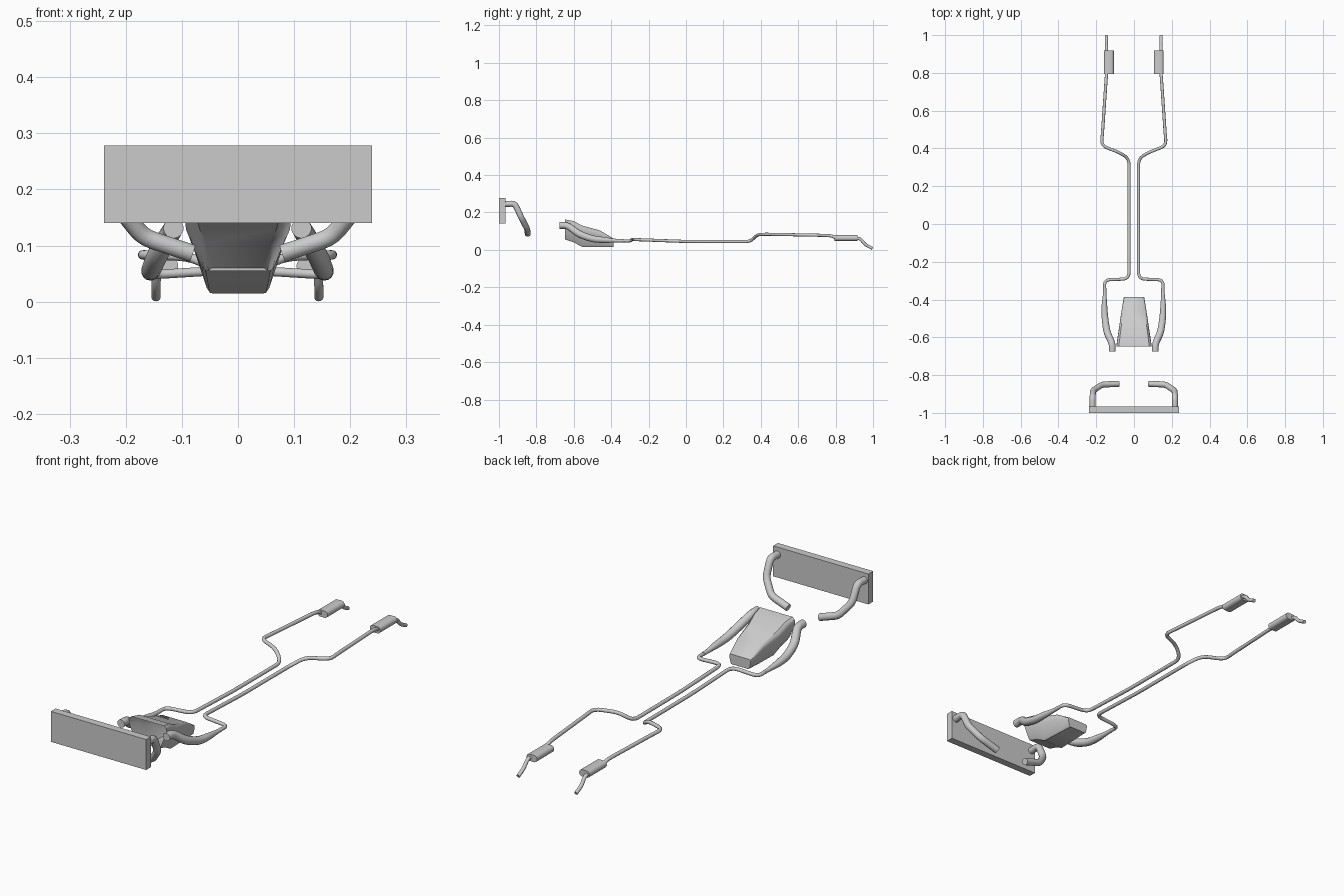
import bpy, bmesh, math
from mathutils import Vector

if "Cube" in bpy.data.objects:
    bpy.data.objects.remove(bpy.data.objects["Cube"])

CX = -0.001  # mirror plane of the exhaust


def finish(name, bm, smooth=True):
    bmesh.ops.recalc_face_normals(bm, faces=bm.faces)
    me = bpy.data.meshes.new(name)
    bm.to_mesh(me)
    bm.free()
    ob = bpy.data.objects.new(name, me)
    bpy.context.collection.objects.link(ob)
    if smooth:
        bpy.ops.object.select_all(action='DESELECT')
        ob.select_set(True)
        bpy.context.view_layer.objects.active = ob
        bpy.ops.object.shade_smooth_by_angle(angle=math.radians(35))
    return ob


def loft(bm, rings, cap_start=True, cap_end=True):
    loops = [[bm.verts.new(p) for p in ring] for ring in rings]
    n = len(loops[0])
    for a, b in zip(loops, loops[1:]):
        for i in range(n):
            j = (i + 1) % n
            bm.faces.new((a[i], a[j], b[j], b[i]))
    if cap_start:
        bm.faces.new(loops[0])
    if cap_end:
        bm.faces.new(loops[-1])


def fillet(points, dist, steps):
    """Round the corners of an (x, y, z, radius) path."""
    pts = [Vector(p) for p in points]
    out = [pts[0]]
    for a, p, b in zip(pts, pts[1:], pts[2:]):
        ends = []
        for q in (a, b):
            t = min(0.45, dist / (q - p).length)
            ends.append(p.lerp(q, t))
        for k in range(steps + 1):
            t = k / steps
            out.append(ends[0].lerp(p, t).lerp(p.lerp(ends[1], t), t))
    return out + [pts[-1]]


def tube(name, points, dist, steps=4, sides=14):
    path = fillet(points, dist, steps)
    pos = [p.to_3d() for p in path]
    rings, normal, prev = [], Vector((0, 0, 1)), None
    for i, p in enumerate(pos):
        d0 = (p - pos[i - 1]).normalized() if i else None
        d1 = (pos[i + 1] - p).normalized() if i < len(pos) - 1 else None
        tan = (d0 + d1).normalized() if d0 and d1 else (d0 or d1)
        if prev:
            normal = prev.rotation_difference(tan) @ normal
        normal = (normal - tan * normal.dot(tan)).normalized()
        side, prev = tan.cross(normal), tan
        rings.append([p + path[i].w * (normal * math.cos(a) + side * math.sin(a))
                      for a in (math.tau * k / sides for k in range(sides))])
    bm = bmesh.new()
    loft(bm, rings)
    return finish(name, bm)


# Radiator slab
bm = bmesh.new()
bmesh.ops.create_cube(bm, size=1)
for v in bm.verts:
    v.co = (v.co.x * 0.478, -0.983 + v.co.y * 0.034, 0.209 + v.co.z * 0.138)
finish("radiator", bm, False)

# Gearbox housing: open-fronted bell; y, half widths (side, bottom), top, bottom
sections = [(-0.648, 0.094, 0.058, 0.163, 0.056),
            (-0.600, 0.087, 0.055, 0.154, 0.040),
            (-0.555, 0.080, 0.050, 0.130, 0.016),
            (-0.460, 0.066, 0.046, 0.104, 0.015),
            (-0.387, 0.054, 0.042, 0.060, 0.015)]
rings = []
for y, w, b, zt, zb in sections:
    h = zt - zb
    half = [(b, 0), (b * 1.12, 0.08), (w * 0.985, 0.68), (w, 0.8),
            (w * 0.97, 0.92), (w * 0.86, 1)]
    right = [(x, y, zb + f * h) for x, f in half]
    rings.append(right + [(-x, yy, z) for x, yy, z in reversed(right)])
bm = bmesh.new()
loft(bm, rings, cap_start=False)
finish("gearbox_housing", bm)

for s, tag in ((-1, "left"), (1, "right")):
    def path(points):
        return [(CX + s * x, y, z, r) for x, y, z, r in points]

    # Radiator hose
    tube("radiator_hose_" + tag, path([
        (0.218, -0.968, 0.245, 0.016), (0.218, -0.915, 0.248, 0.016),
        (0.216, -0.882, 0.175, 0.016), (0.168, -0.850, 0.115, 0.016),
        (0.080, -0.846, 0.086, 0.016)]), 0.02, 3)

    # Exhaust manifold: thick downpipe tapering to the thin pipe
    tube("exhaust_manifold_" + tag, path([
        (0.114, -0.675, 0.131, 0.018), (0.114, -0.632, 0.131, 0.018),
        (0.142, -0.575, 0.085, 0.019), (0.153, -0.500, 0.058, 0.018),
        (0.156, -0.440, 0.053, 0.016), (0.154, -0.370, 0.049, 0.009),
        (0.154, -0.340, 0.049, 0.009)]), 0.03)

    # Long exhaust pipe running under the floor
    r = 0.0082
    tube("exhaust_pipe_" + tag, path([
        (0.154, -0.345, 0.049, r), (0.154, -0.295, 0.048, r),
        (0.025, -0.291, 0.056, r), (0.025, 0.00, 0.045, r),
        (0.025, 0.345, 0.044, r), (0.075, 0.378, 0.080, r),
        (0.172, 0.415, 0.084, r), (0.166, 0.480, 0.083, r),
        (0.146, 0.775, 0.077, r), (0.143, 0.805, 0.062, r)]), 0.035)

    # Oval muffler
    ring = [(CX + s * 0.132 + 0.011 * (1 if math.cos(a) > 0 else -1)
             + 0.0155 * math.cos(a), 0.0635 + 0.0155 * math.sin(a))
            for a in (math.tau * (k + 0.5) / 20 for k in range(20))]
    bm = bmesh.new()
    loft(bm, [[(x, y, z) for x, z in ring] for y in (0.795, 0.918)])
    finish("muffler_" + tag, bm)

    # Tailpipe
    tube("tailpipe_" + tag, path([
        (0.144, 0.910, 0.062, r), (0.144, 0.932, 0.060, r),
        (0.145, 0.958, 0.028, r), (0.145, 0.997, 0.008, r)]), 0.015)
